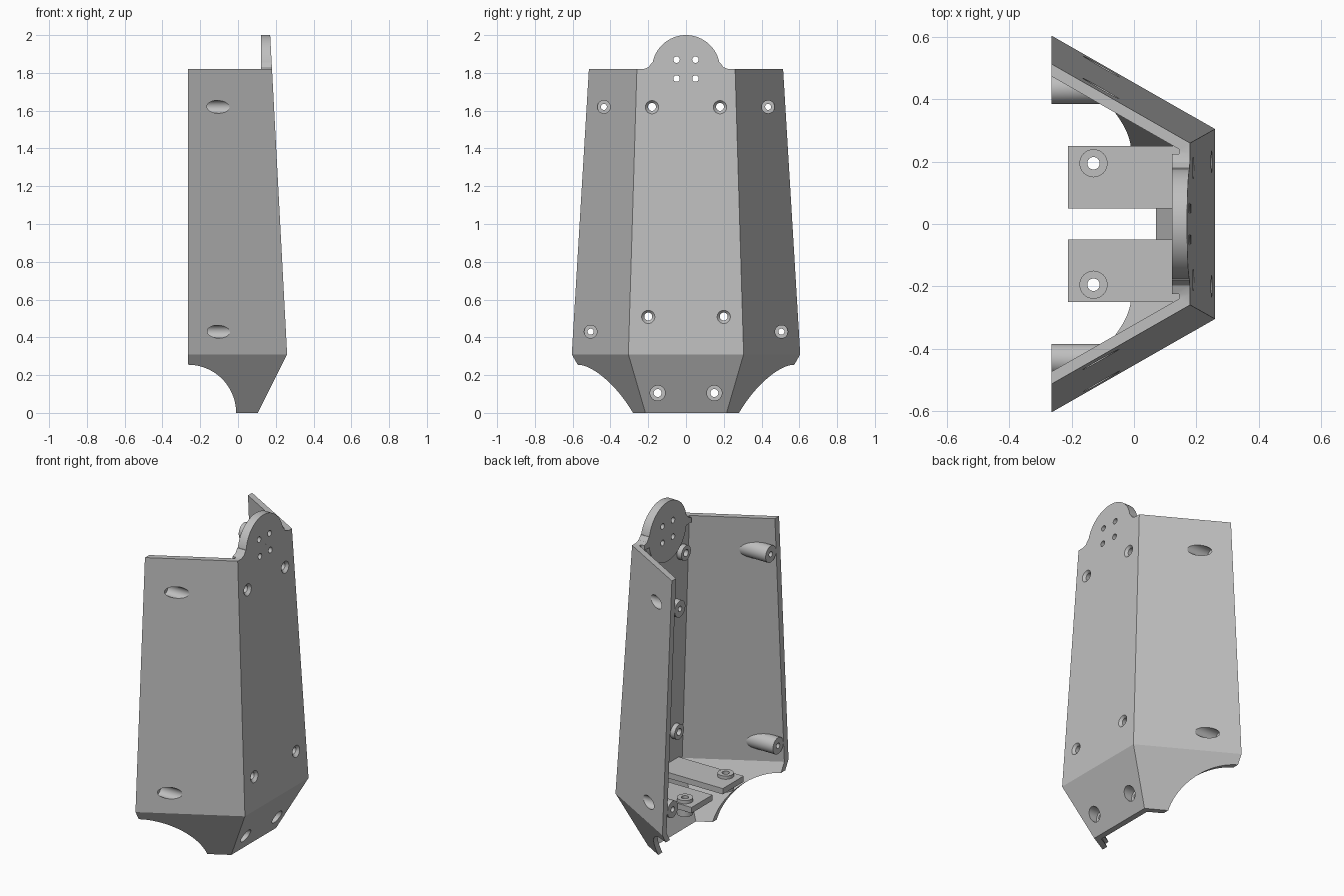
import bpy, bmesh
from math import cos, sin, pi
from mathutils import Matrix, Vector

if "Cube" in bpy.data.objects:
    bpy.data.objects.remove(bpy.data.objects["Cube"], do_unlink=True)

grey = bpy.data.materials.new("light grey plastic")
grey.use_nodes = True
grey.diffuse_color = (0.52, 0.52, 0.52, 1)
grey.node_tree.nodes["Principled BSDF"].inputs["Base Color"].default_value = (0.52, 0.52, 0.52, 1)

REAR = -0.265      # open rear edge of the shell
FLARE = 0.571      # widening of the side walls towards the rear
WALL = 0.035


def to_object(name, bm):
    bmesh.ops.recalc_face_normals(bm, faces=bm.faces)
    mesh = bpy.data.meshes.new(name)
    bm.to_mesh(mesh)
    bm.free()
    mesh.materials.append(grey)
    ob = bpy.data.objects.new(name, mesh)
    bpy.context.collection.objects.link(ob)
    return ob


def loft(name, rings):
    """Closed solid through matching rings of points."""
    bm = bmesh.new()
    rows = [[bm.verts.new(p) for p in ring] for ring in rings]
    n = len(rows[0])
    for a, b in zip(rows, rows[1:]):
        for i in range(n):
            j = (i + 1) % n
            bm.faces.new((a[i], a[j], b[j], b[i]))
    bm.faces.new(rows[0])
    bm.faces.new(rows[-1])
    return to_object(name, bm)


def rod(axis, start, end, centre, r, r2=None, sides=40):
    """Cylinder or cone along x, y or z; centre gives the other two coordinates."""
    rings = []
    for t, rad in ((start, r), (end, r if r2 is None else r2)):
        ring = []
        for k in range(sides):
            a = 2 * pi * k / sides
            p = [centre[0] + rad * cos(a), centre[1] + rad * sin(a)]
            p.insert("xyz".index(axis), t)
            ring.append(p)
        rings.append(ring)
    return loft("rod", rings)


def box(lo, hi):
    bm = bmesh.new()
    bmesh.ops.create_cube(bm, size=1)
    lo, hi = Vector(lo), Vector(hi)
    bm.transform(Matrix.Translation((lo + hi) / 2) @ Matrix.Diagonal((hi - lo).to_4d()))
    return to_object("box", bm)


def boolean(ob, tool, op, keep=False):
    mod = ob.modifiers.new("bool", "BOOLEAN")
    mod.operation, mod.solver, mod.object = op, "EXACT", tool
    bpy.context.view_layer.objects.active = ob
    bpy.ops.object.modifier_apply(modifier=mod.name)
    if not keep:
        bpy.data.objects.remove(tool, do_unlink=True)


def half_hex(z, x, y, back):
    """Cross-section: flat front wall and two flared sides."""
    yb = y + (x - back) * FLARE
    return [(x, -y, z), (x, y, z), (back, yb, z), (back, -yb, z)]


# Shell: tapered half-hexagon with a sloped lower skirt, hollowed out
levels = [(0, 0.105, 0.215), (0.31, 0.26, 0.305), (1.82, 0.18, 0.26)]
extended = [(-0.1, 0.055, 0.186), levels[1], (2.12, 0.164, 0.251)]
shell = loft("shell", [half_hex(z, x, y, REAR) for z, x, y in levels])
hollow = loft("hollow", [half_hex(z, x - WALL, y - 0.02, REAR - 0.2) for z, x, y in extended])
envelope = loft("envelope", [half_hex(z, x, y, REAR) for z, x, y in extended])
boolean(shell, hollow, "DIFFERENCE")

# Arched cut-out at the lower rear
boolean(shell, rod("y", -1, 1, (REAR, 0), 0.255, sides=96), "DIFFERENCE")

# Screw positions as (y, z)
side_screws = [(s * y, z) for s in (-1, 1) for y, z in ((0.435, 1.62), (0.505, 0.43))]
front_screws = [(s * y, z) for s in (-1, 1) for y, z in ((0.18, 1.62), (0.2, 0.51))]
skirt_screws = [(s * 0.15, 0.105) for s in (-1, 1)]

# Bosses and round mounting disc, trimmed to the outer surface
additions = [rod("x", REAR, 0.2, c, 0.05) for c in side_screws]
additions += [rod("x", 0.125 if c[1] > 1 else 0.185, 0.3, c, 0.045) for c in front_screws]
additions += [rod("x", 0.075, 0.3, c, 0.055) for c in skirt_screws]
additions.append(rod("x", 0.122, 0.3, (0, 1.82), 0.18, sides=80))
fillet = [(0.225, 1.79), (0.225, 1.82), (0.198, 1.83), (0.18, 1.855), (0.15, 1.855), (0.15, 1.79)]
for s in (-1, 1):
    additions.append(loft("fillet", [[(x, s * y, z) for y, z in fillet] for x in (0.122, 0.3)]))
for part in additions:
    boolean(part, envelope, "INTERSECT", keep=True)
    boolean(shell, part, "UNION")
bpy.data.objects.remove(envelope, do_unlink=True)

# Two inner bracket plates with screw posts
for s in (-1, 1):
    y0, y1 = sorted((s * 0.05, s * 0.25))
    boolean(shell, box((-0.212, y0, 0.295), (0.235, y1, 0.33)), "UNION")
    post = (-0.13, s * 0.195)
    boolean(shell, rod("z", 0.25, 0.35, post, 0.045), "UNION")
    boolean(shell, rod("z", 0.2, 0.4, post, 0.02), "DIFFERENCE")

# Screw holes with recesses for the heads
cuts = []
for c in side_screws:
    cuts += [rod("x", -0.4, 0.4, c, 0.016), rod("x", -0.19, 0.4, c, 0.034)]
for c in front_screws:
    outer = 0.26 - 0.053 * (c[1] - 0.31)
    cuts += [rod("x", 0, 0.4, c, 0.021), rod("x", outer - 0.015, outer + 0.015, c, 0.021, 0.049)]
for c in skirt_screws:
    cuts += [rod("x", 0, 0.4, c, 0.021), rod("x", 0.11, 0.4, c, 0.04)]
# Four fixing holes in the disc
cuts += [rod("x", 0, 0.4, (y, z), 0.017, sides=24) for y in (-0.05, 0.05) for z in (1.77, 1.87)]
for cut in cuts:
    boolean(shell, cut, "DIFFERENCE")

bpy.ops.object.select_all(action="DESELECT")
shell.select_set(True)
bpy.context.view_layer.objects.active = shell
bpy.ops.object.shade_smooth_by_angle(angle=0.5)
